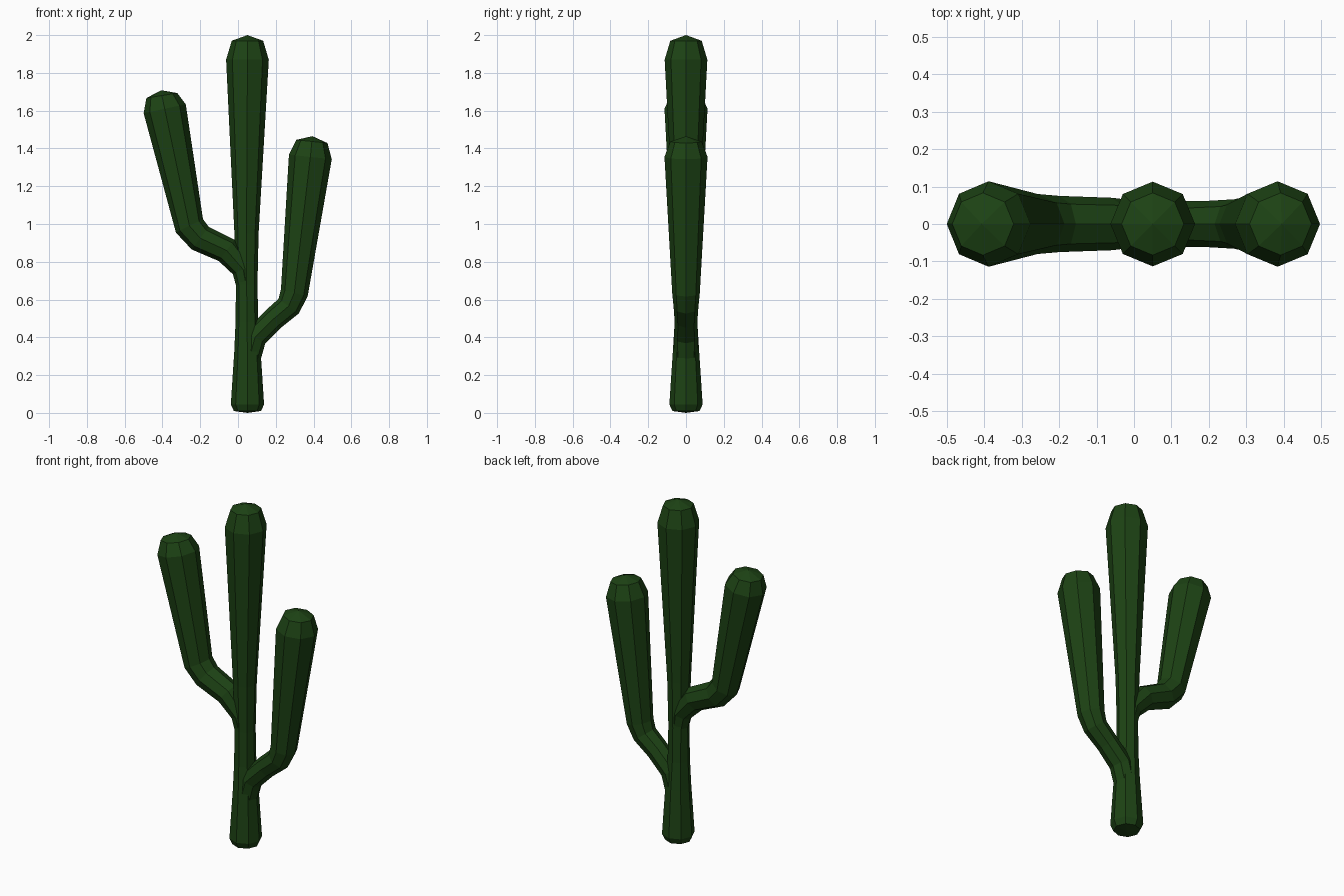
import bpy, bmesh, math
from mathutils import Vector

if "Cube" in bpy.data.objects:
    bpy.data.objects.remove(bpy.data.objects["Cube"])

SIDES = 8
green = bpy.data.materials.new("cactus_green")
green.diffuse_color = (0.012, 0.055, 0.007, 1)
green.use_nodes = True
green.node_tree.nodes["Principled BSDF"].inputs["Base Color"].default_value = green.diffuse_color


def limb(name, base, rings, tip):
    """Eight-sided tube in the XZ plane: rings are (x, z, radius), ends close to a point."""
    bm = bmesh.new()
    pts = [Vector((x, 0, z)) for x, z, r in rings]
    path = [Vector((base[0], 0, base[1]))] + pts + [Vector((tip[0], 0, tip[1]))]
    loops = []
    for i, (p, ring) in enumerate(zip(pts, rings)):
        d = (path[i + 1] - path[i]).normalized() + (path[i + 2] - path[i + 1]).normalized()
        d.normalize()
        side = Vector((d.z, 0, -d.x))
        loop = []
        for k in range(SIDES):
            a = 2 * math.pi * k / SIDES
            loop.append(bm.verts.new(p + ring[2] * (side * math.cos(a) + Vector((0, math.sin(a), 0)))))
        loops.append(loop)
    ends = bm.verts.new(path[0]), bm.verts.new(path[-1])
    for k in range(SIDES):
        n = (k + 1) % SIDES
        for a, b in zip(loops, loops[1:]):
            bm.faces.new((a[k], a[n], b[n], b[k]))
        bm.faces.new((ends[0], loops[0][n], loops[0][k]))
        bm.faces.new((ends[1], loops[-1][k], loops[-1][n]))
    bmesh.ops.recalc_face_normals(bm, faces=bm.faces)
    me = bpy.data.meshes.new(name)
    bm.to_mesh(me)
    bm.free()
    me.materials.append(green)
    ob = bpy.data.objects.new(name, me)
    bpy.context.collection.objects.link(ob)
    return ob


# Main stem: flared foot, narrow waist, swelling head
trunk = limb("cactus", (0.05, 0), [
    (0.05, 0.01, 0.072), (0.05, 0.045, 0.088), (0.05, 0.2, 0.078),
    (0.05, 0.32, 0.070), (0.047, 0.48, 0.060), (0.046, 0.68, 0.057),
    (0.045, 0.95, 0.064), (0.05, 1.87, 0.113), (0.05, 1.97, 0.083)], (0.05, 2.0))

# Upper left arm
left_arm = limb("left_arm", (0.053, 0.60), [
    (0.05, 0.64, 0.050), (0.027, 0.76, 0.060), (-0.06, 0.86, 0.070),
    (-0.20, 0.925, 0.075), (-0.257, 0.99, 0.080),
    (-0.388, 1.61, 0.114), (-0.403, 1.68, 0.083)], (-0.406, 1.708))

# Lower right arm
right_arm = limb("right_arm", (0.05, 0.22), [
    (0.052, 0.26, 0.060), (0.09, 0.40, 0.063), (0.185, 0.495, 0.061),
    (0.268, 0.565, 0.066), (0.298, 0.635, 0.073),
    (0.383, 1.355, 0.114), (0.391, 1.437, 0.083)], (0.394, 1.465))

# Fuse the arms into the stem
bpy.context.view_layer.objects.active = trunk
for arm in (left_arm, right_arm):
    mod = trunk.modifiers.new("join", 'BOOLEAN')
    mod.operation = 'UNION'
    mod.solver = 'EXACT'
    mod.object = arm
    bpy.ops.object.modifier_apply(modifier=mod.name)
    bpy.data.objects.remove(arm)
